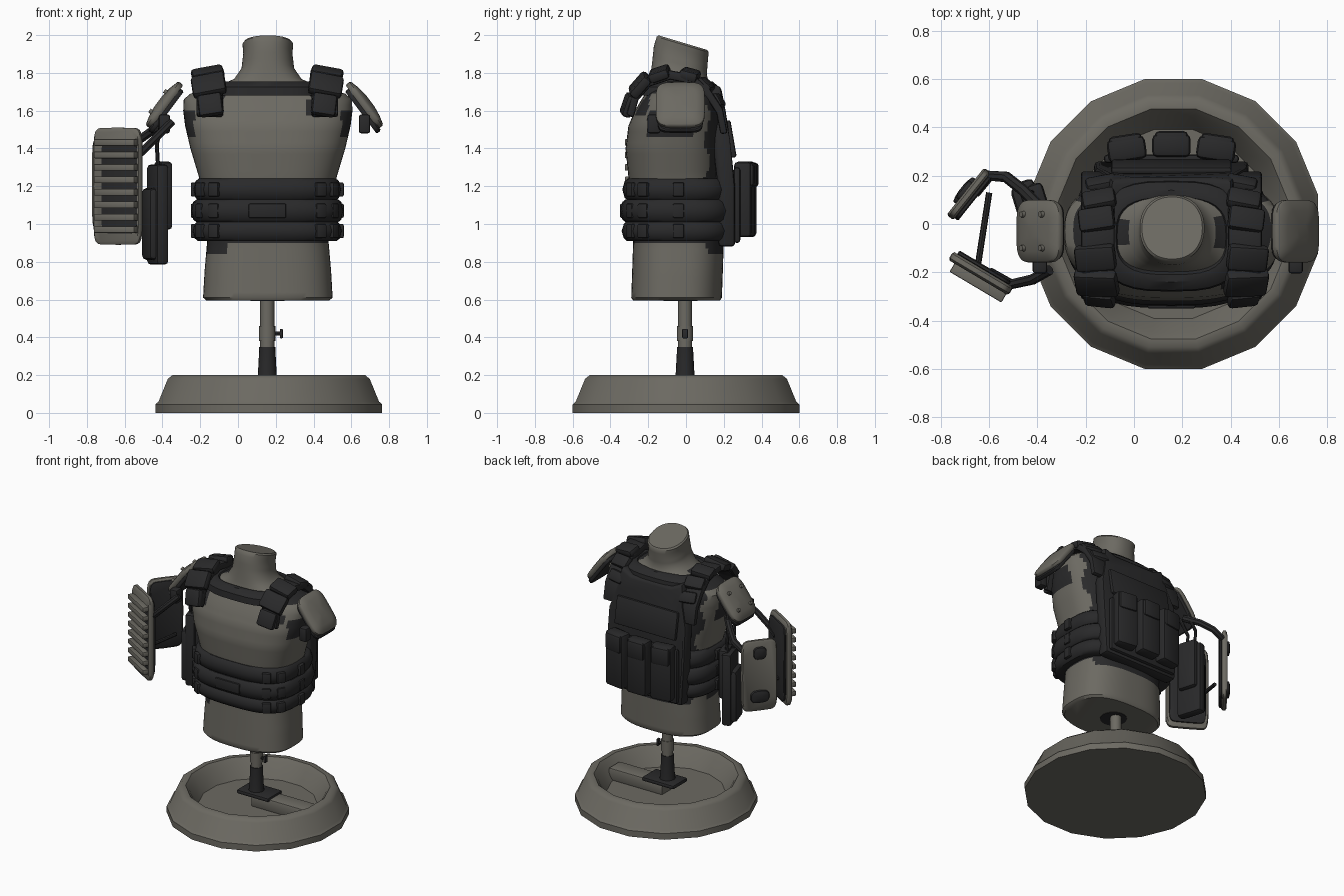
import bpy, bmesh, math
from mathutils import Vector, Matrix

if "Cube" in bpy.data.objects:
    bpy.data.objects.remove(bpy.data.objects["Cube"])

CX = 0.155  # middle of the torso


def material(name, rgb):
    m = bpy.data.materials.new(name)
    m.diffuse_color = (*rgb, 1)
    m.use_nodes = True
    m.node_tree.nodes["Principled BSDF"].inputs["Base Color"].default_value = m.diffuse_color
    return m


GREY = material("warm_grey", (0.150, 0.143, 0.122))
DARK = material("charcoal_fabric", (0.022, 0.022, 0.023))


def finish(name, bm, mat, matrix=None):
    bmesh.ops.recalc_face_normals(bm, faces=bm.faces)
    me = bpy.data.meshes.new(name)
    bm.to_mesh(me)
    bm.free()
    me.materials.append(mat)
    ob = bpy.data.objects.new(name, me)
    if matrix:
        ob.matrix_world = matrix
    bpy.context.collection.objects.link(ob)
    return ob


def frame(o, u, n):
    """Local x along u, local z along n."""
    u, n = Vector(u).normalized(), Vector(n).normalized()
    v = n.cross(u).normalized()
    n = u.cross(v)
    return Matrix.Translation(o) @ Matrix((u, v, n)).transposed().to_4x4()


def spow(v, p):
    return math.copysign(abs(v) ** p, v)


def loft(name, rings, mat, matrix=None, power=2.0, seg=32, closed=False, turn=0):
    """Rings are (z, cx, cy, rx, ry[, tilt, power]) super-ellipses joined in order."""
    bm = bmesh.new()
    loops = []
    for z, cx, cy, rx, ry, *more in rings:
        tilt, p = more if more else (0, power)
        loop = []
        for i in range(seg):
            a = 2 * math.pi * (i + turn) / seg
            x, y = rx * spow(math.cos(a), 2 / p), ry * spow(math.sin(a), 2 / p)
            loop.append(bm.verts.new((cx + x, cy + y, z - tilt * y)))
        loops.append(loop)
    pairs = list(zip(loops, loops[1:])) + ([(loops[-1], loops[0])] if closed else [])
    for a, b in pairs:
        for i in range(seg):
            j = (i + 1) % seg
            bm.faces.new((a[i], a[j], b[j], b[i]))
    if not closed:
        bm.faces.new(loops[0])
        bm.faces.new(loops[-1])
    return finish(name, bm, mat, matrix)


def plate(name, mat, matrix, w, h, t, dome=0.0, power=6):
    """Rounded slab, optionally domed on its outer (local z) side."""
    sizes = [(-t / 2, .96), (-t / 4, 1), (t / 4, 1), (t / 2, .95)]
    if dome:
        sizes += [(t / 2 + dome * .6, .65), (t / 2 + dome, .25)]
    return loft(name, [(z, 0, 0, w / 2 * k, h / 2 * k) for z, k in sizes], mat, matrix, power)


def box(name, mat, matrix, size, bevel=0.012):
    bm = bmesh.new()
    bmesh.ops.create_cube(bm, size=1)
    bmesh.ops.scale(bm, vec=size, verts=bm.verts)
    bmesh.ops.bevel(bm, geom=bm.edges[:], offset=bevel, segments=2, affect='EDGES', profile=.5)
    return finish(name, bm, mat, matrix)


def prism(name, pts, depth, mat, bevel=0.012):
    bm = bmesh.new()
    face = bm.faces.new([bm.verts.new(p) for p in pts])
    out = bmesh.ops.extrude_face_region(bm, geom=[face])
    bmesh.ops.translate(bm, vec=depth, verts=[g for g in out["geom"] if isinstance(g, bmesh.types.BMVert)])
    bmesh.ops.recalc_face_normals(bm, faces=bm.faces)
    edges = [e for e in bm.edges if e.calc_face_angle(0) > 0.9]
    bmesh.ops.bevel(bm, geom=edges, offset=bevel, segments=2, affect='EDGES', profile=.5)
    return finish(name, bm, mat)


def tube(name, pts, r, mat):
    cu = bpy.data.curves.new(name, 'CURVE')
    cu.dimensions, cu.bevel_depth, cu.bevel_resolution, cu.use_fill_caps = '3D', r, 2, True
    sp = cu.splines.new('POLY')
    sp.points.add(len(pts) - 1)
    for p, c in zip(sp.points, pts):
        p.co = (*c, 1)
    cu.materials.append(mat)
    ob = bpy.data.objects.new(name, cu)
    bpy.context.collection.objects.link(ob)


at = Matrix.Translation

# Dished round base, with a beam and collar holding the pole
loft("base_dish", [(z, .163, 0, r, r) for z, r in
     [(0, .612), (.045, .612), (.06, .595), (.18, .545), (.2, .52), (.2, .485), (.17, .46), (.07, .40)]],
     GREY, seg=16, turn=.5)
box("base_beam", GREY, at((.37, 0, .115)), (.44, .13, .09))
box("pole_foot", DARK, at((CX + .02, 0, .16)), (.26, .17, .03))
loft("pole_sleeve", [(z, CX, -.005, r, r) for z, r in [(.16, .055), (.2, .05), (.33, .043), (.35, .043)]], DARK, seg=16)
loft("pole", [(z, CX, -.005, .038, .038) for z in (.34, .64)], GREY, seg=16)
loft("pole_clamp", [(z, CX, -.005, .043, .043) for z in (.38, .46)], GREY, seg=16)
tube("clamp_screw", [(CX, -.005, .42), (.235, -.005, .42)], .01, DARK)
box("clamp_knob", DARK, at((.23, -.005, .42)), (.015, .03, .05), .004)
loft("pole_socket", [(.592, CX, -.03, .09, .09), (.61, CX, -.03, .09, .09)], DARK, seg=20)

# Torso with tilted neck stump: z, half width, front y, back y, tilt, squareness
TORSO = [(.595, .325, -.28, .18, 0, 2.7), (.61, .343, -.29, .19, 0, 2.7), (.75, .335, -.285, .195, 0, 2.7),
         (.9, .322, -.28, .2, 0, 2.7), (1.1, .33, -.285, .2, 0, 2.7), (1.25, .365, -.305, .19, 0, 2.7),
         (1.4, .41, -.32, .2, 0, 2.7), (1.52, .438, -.305, .2, 0, 2.7), (1.6, .448, -.27, .195, 0, 2.7),
         (1.66, .445, -.235, .18, 0, 2.7), (1.69, .41, -.215, .165, 0, 2.7), (1.725, .28, -.2, .14, 0, 2.6),
         (1.765, .18, -.19, .12, .08, 2.4), (1.82, .14, -.18, .11, .2, 2.3), (1.9, .13, -.17, .115, .3, 2.2),
         (1.95, .134, -.155, .12, .3, 2.2), (1.96, .125, -.145, .112, .3, 2.2)]
rings = []
for a, b in zip(TORSO, TORSO[1:]):
    steps = max(1, round((b[0] - a[0]) / .03))
    rings += [[p + (q - p) * i / steps for p, q in zip(a, b)] for i in range(steps)]
rings.append(TORSO[-1])
torso = loft("torso", [(z, CX + .003, (f + b) / 2, w, (b - f) / 2, k, p) for z, w, f, b, k, p in rings], GREY, seg=72)

# Dark fabric on the torso: under belt, along the back, under straps and arm bands
torso.data.materials.append(DARK)
for f in torso.data.polygons:
    x, y, z = f.center
    dx = abs(x - CX)
    back = .84 < z < 1.72 and y > .11 + .02 * math.sin(z * 25)
    band = 1.47 < z < 1.6 and dx > .36 and -.2 < y < .03
    strap = z > 1.58 and .22 < dx < .37 and (y < -.19 or y > .05 or z > 1.68)
    waist = .9 < z < 1.23 or (.84 < z < .92 and -.2 < x < -.06 and y < 0)
    if back or band or strap or waist:
        f.material_index = 1

# Waist belt: three padded rows with clasps
BY, RX, RY = -.04, .39, .295
for row, (z0, z1, grow) in enumerate([(.91, 1.015, 0), (1.01, 1.13, .008), (1.125, 1.24, -.004)]):
    prof = [(z0, -.022), (z0 + .014, -.006), ((z0 + z1) / 2, .006), (z1 - .014, -.006), (z1, -.022)]
    loft(f"belt_row_{row}", [(z, CX, BY, RX + d + grow, RY + d + grow) for z, d in prof], DARK, power=3, seg=40)
    for deg in (-150, -128, -52, -30, 0, 180) + ((-90,) if row == 1 else ()):
        a = math.radians(deg)
        c, s = spow(math.cos(a), 2 / 3), spow(math.sin(a), 2 / 3)
        n = Vector((spow(c, 2) / RX, spow(s, 2) / RY, 0))
        pos = (CX + c * RX, BY + s * RY, (z0 + z1) / 2)
        box("belt_clasp", DARK, frame(pos, n.cross((0, 0, 1)), n),
            (.2 if deg == -90 else .06, .075, .03), .008)

# Back plate carrier with three pouches
half = [(.30, .88), (.32, 1.2), (.315, 1.45), (.27, 1.6), (.25, 1.74), (.16, 1.70)]
outline = [(CX + x, z) for x, z in half] + [(CX - x, z) for x, z in reversed(half)]
prism("back_panel", [(x, .26 - .2 * max(0, z - 1.35), z) for x, z in outline], (0, -.09, 0), DARK, .02)
box("back_flap", DARK, at((CX, .237, 1.45)) @ Matrix.Rotation(.17, 4, 'X'), (.5, .03, .2))
for i in (-1, 0, 1):
    m = at((CX + .185 * i, .325 - .015 * abs(i), 1.13)) @ Matrix.Rotation(-.15 * i, 4, 'Z')
    box("back_pouch", DARK, m, (.16, .095, .40), .022)
    box("pouch_flap", DARK, m @ at((0, .01, .13)), (.14, .1, .13), .02)
box("pouch_backing", DARK, at((CX, .27, 1.1)), (.56, .035, .4), .015)

# Collar band around the neck
loft("collar_band", [(z, CX, -.05, .25 + d, .18 + d) for z, d in
     [(1.68, .05), (1.725, .045), (1.755, .01), (1.755, -.02), (1.73, -.035), (1.68, -.02)]],
     DARK, power=3, closed=True)

# Shoulder straps with pads, domed shoulder guards
path = [(-.315, 1.58), (-.285, 1.69), (-.21, 1.775), (-.09, 1.815), (.04, 1.79), (.13, 1.71), (.195, 1.61), (.22, 1.48)]
under = [(-.05 + (y + .05) * .86, 1.45 + (z - 1.45) * .86) for y, z in path]
pads = [(-.305, 1.63, -72, .13, .12, .30), (-.245, 1.735, -50, .18, .13, .31), (-.14, 1.795, -20, .17, .11, .315),
        (.02, 1.79, 14, .15, .1, .31), (.1, 1.735, 42, .14, .09, .3), (.165, 1.65, 60, .13, .08, .29)]
for s in (-1, 1):
    x = CX + s * .305
    prism("shoulder_strap", [(x - .07, y, z) for y, z in path + under[::-1]], (.14, 0, 0), DARK)
    for y, z, deg, w, l, dx in pads:
        m = at((CX + s * dx, y, z)) @ Matrix.Rotation(math.radians(-deg), 4, 'X')
        m = m @ Matrix.Rotation(s * .15, 4, 'Y') @ Matrix.Rotation(-s * .12, 4, 'Z')
        box("shoulder_pad", DARK, m, (w, l, .055), .018)
    gx = .14 + s * .53
    normal = Vector((s * .8, 0, .6))
    m = frame((gx, -.03, 1.63), (0, 1, 0), normal)
    plate("shoulder_guard", GREY, m, .26, .29, .035, .02, 4.5)
    off = Vector((gx, -.03, 1.63)) + Vector((s * .6, 0, -.8)) * .02 - normal * .025
    plate("guard_lining", DARK, frame(off, (0, 1, 0), normal), .24, .28, .03)
    box("guard_buckle", DARK, at((.14 + s * .53, -.17, 1.53)), (.06, .07, .1), .012)
    if s < 0:
        for u in (-.07, .07):
            for v in (-.06, .07):
                loft("guard_rivet", [(.02, u, v, .014, .014), (.046, u, v, .012, .012)], GREY, m, seg=10)

# Slatted shield on the wearer's right
m = frame((-.635, -.205, 1.2), (.86, -.51, 0), (-.51, -.86, 0))
plate("slatted_shield", GREY, m, .29, .62, .04, 0, 9)
plate("shield_inlay", DARK, m @ at((.02, 0, .019)), .22, .50, .009, 0, 9)
plate("shield_lining", DARK, m @ at((0, 0, -.027)), .25, .56, .02, 0, 9)
for i in range(8):
    box("shield_slat", GREY, m @ at((.01, -.23 + .066 * i, .035)), (.25, .036, .05), .006)

# Flat side plate with dark fittings
m2 = frame((-.685, .125, 1.21), (.62, .78, 0), (-.78, .62, 0))
plate("side_plate", GREY, m2, .25, .52, .035, 0, 7)
plate("side_plate_lining", DARK, m2 @ at((0, 0, -.025)), .23, .49, .02, 0, 7)
for y, w in ((-.17, .09), (.15, .13)):
    plate("plate_fitting", DARK, m2 @ at((0, y, .022)), w, .09, .02, .008, 3)

# Hanging pouch and the arms that link the plates
m3 = at((-.425, .09, 1.05)) @ Matrix.Rotation(.3, 4, 'Z')
box("hanging_panel", DARK, m3, (.07, .19, .53), .02)
box("hanging_pouch", DARK, m3 @ at((-.035, 0, -.05)), (.07, .16, .38), .025)
box("hanging_pouch_inner", DARK, m3 @ at((.03, 0, .1)), (.07, .14, .36), .02)
for y in (.05, .13):
    tube("hanging_strap", [(-.4, y - .05, 1.56), (-.43, y, 1.42), (-.42, y, 1.25)], .011, DARK)
tube("rear_arm", [(-.38, .06, 1.53), (-.46, .14, 1.49), (-.53, .195, 1.44), (-.6, .2, 1.4), (-.66, .13, 1.36)], .024, DARK)
tube("front_arm", [(-.35, -.19, 1.54), (-.42, -.23, 1.47), (-.51, -.25, 1.38), (-.6, -.2, 1.35)], .022, DARK)
tube("link_rod", [(-.6, .13, 1.07), (-.645, -.16, 1.07)], .013, DARK)

# Turn tubes into meshes and smooth all but the sharp edges
bpy.ops.object.select_all(action='SELECT')
bpy.context.view_layer.objects.active = torso
bpy.ops.object.convert(target='MESH')
bpy.ops.object.shade_smooth_by_angle(angle=math.radians(40))
